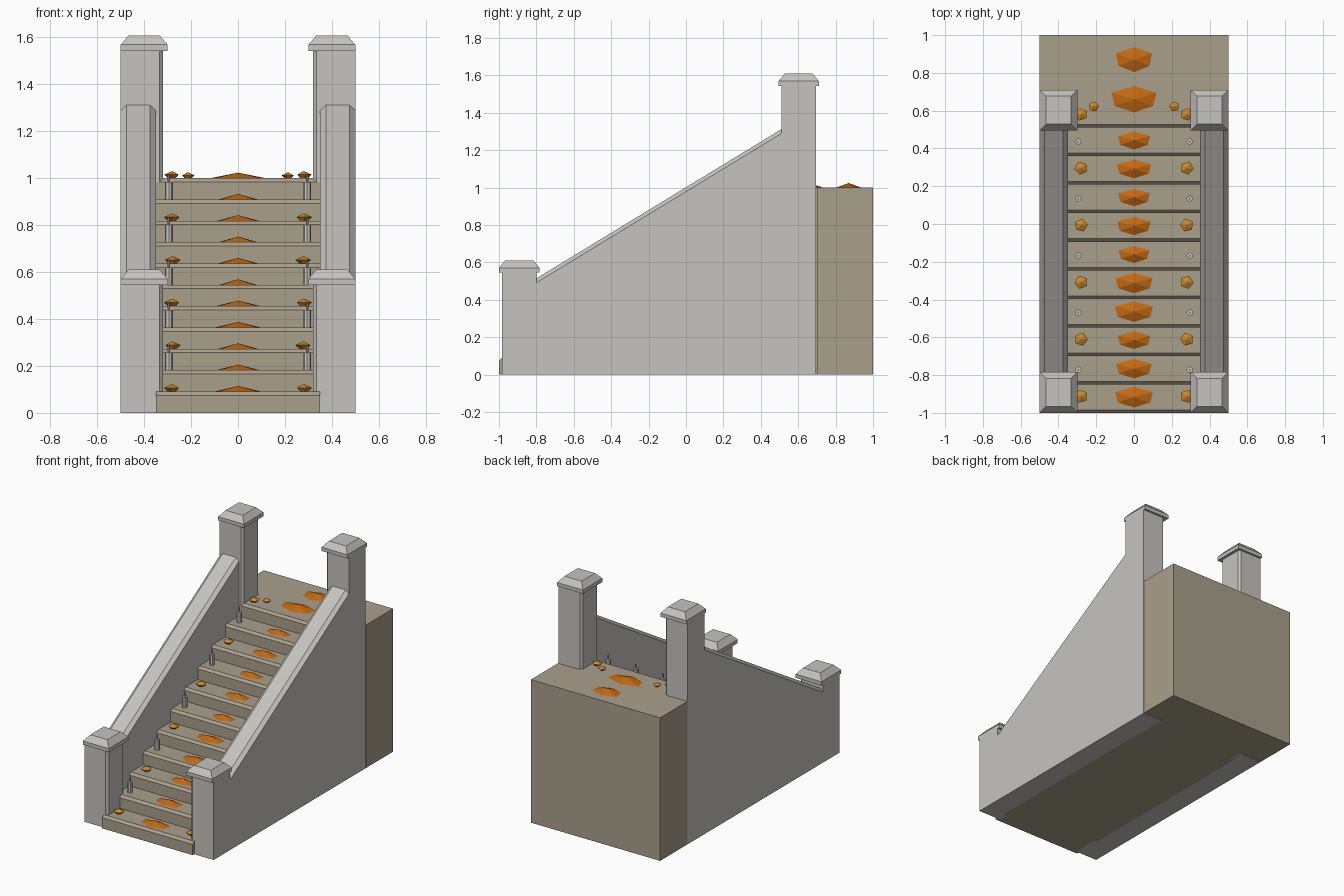
import bpy, bmesh, math

if "Cube" in bpy.data.objects:
    bpy.data.objects.remove(bpy.data.objects["Cube"])


def material(name, rgb):
    m = bpy.data.materials.new(name)
    m.use_nodes = True
    m.diffuse_color = (*rgb, 1)
    bsdf = next(n for n in m.node_tree.nodes if n.type == 'BSDF_PRINCIPLED')
    bsdf.inputs["Base Color"].default_value = (*rgb, 1)
    return m


GREY = material("pale stone", (0.56, 0.55, 0.52))
TAN = material("tan stone", (0.40, 0.35, 0.26))
LEAF = material("burnt orange", (0.54, 0.14, 0.006))
GOURD = material("golden orange", (0.60, 0.25, 0.025))


def loft(name, rings, mat):
    """Skin a row of equal rings; a ring of one point becomes a tip."""
    bm = bmesh.new()
    loops = [[bm.verts.new(p) for p in ring] for ring in rings]
    for a, b in zip(loops, loops[1:]):
        n = len(a)
        for i in range(n):
            j = (i + 1) % n
            bm.faces.new((a[i], a[j], b[0]) if len(b) == 1 else (a[i], a[j], b[j], b[i]))
    for end in (loops[0], loops[-1]):
        if len(end) > 2:
            bm.faces.new(end)
    bmesh.ops.recalc_face_normals(bm, faces=bm.faces)
    me = bpy.data.meshes.new(name)
    bm.to_mesh(me)
    bm.free()
    me.materials.append(mat)
    ob = bpy.data.objects.new(name, me)
    bpy.context.collection.objects.link(ob)
    return ob


def rect(x0, x1, y0, y1, z, inset=0):
    x0, x1, y0, y1 = x0 + inset, x1 - inset, y0 + inset, y1 - inset
    return [(x0, y0, z), (x1, y0, z), (x1, y1, z), (x0, y1, z)]


def circle(x, y, z, r, n, turn=0):
    return [(x + r * math.cos(turn + math.tau * i / n),
             y + r * math.sin(turn + math.tau * i / n), z) for i in range(n)]


# Staircase: one side profile with chamfered nosings
COUNT, RISE, RUN, NOSE = 11, 1 / 11, 0.151, 0.016
profile = [(0.7, 0)]
for i in range(COUNT):
    y, z = -1 + i * RUN, i * RISE
    profile += [(y, z), (y, z + RISE - NOSE), (y + NOSE, z + RISE)]
profile.append((0.7, 1))
loft("steps", [[(x, y, z) for y, z in profile] for x in (-0.35, 0.35)], TAN)

# Landing block behind the stairs
loft("landing", [rect(-0.5, 0.5, 0.7, 1, z) for z in (0, 1)], TAN)


def post(name, s, y0, y1, top):
    c = 0.015
    outline = [(0.5, y0), (0.5, y1), (0.32 + c, y1), (0.32, y1 - c),
               (0.32, y0 + c), (0.32 + c, y0)]
    loft(name, [[(s * x, y, z) for x, y in outline] for z in (0, top)], GREY)
    lo, hi = sorted((s * 0.3, s * 0.5))
    cy = (y0 + y1) / 2
    loft(name + "_cap", [rect(lo, hi, cy - 0.108, cy + 0.108, top + dz, inset)
                         for dz, inset in ((0, 0), (0.026, 0), (0.066, 0.034))], GREY)


def gourd(name, x, y, z, r, turn):
    loft(name, [circle(x, y, z, r * 0.5, 5, turn),
                circle(x, y, z + r * 0.45, r, 5, turn),
                [(x, y, z + r * 0.9)]], GOURD)


def candle(name, x, y, z):
    loft(name, [circle(x, y, z + h, r, 8) for h, r in
                ((0, 0.017), (0.075, 0.017), (0.075, 0.005), (0.105, 0.005))], GREY)


for s, side in ((1, "left"), (-1, "right")):
    # Sloping side wall with chamfered coping
    wall = []
    for y, h in ((-0.81, 0.485), (0.52, 1.295)):
        section = [(0.35, 0), (0.5, 0), (0.5, h), (0.475, h + 0.023),
                   (0.375, h + 0.023), (0.35, h)]
        wall.append([(s * x, y, z) for x, z in section])
    loft(side + "_wall", wall, GREY)

    # Posts and caps
    post(side + "_lower_post", s, -0.983, -0.8, 0.545)
    post(side + "_upper_post", s, 0.51, 0.695, 1.543)

    # Gourds and candles on alternate steps
    base = 0 if s > 0 else math.pi
    for i in range(COUNT - 1):
        y, z = -1 + (i + 0.58) * RUN, (i + 1) * RISE
        if i % 2 == 0:
            gourd(f"{side}_gourd_{i}", s * 0.28, y, z, 0.036, base + 0.3 * s * i)
        else:
            candle(f"{side}_candle_{i}", s * 0.295, y - 0.01, z)
    gourd(side + "_landing_gourd_outer", s * 0.28, 0.58, 1, 0.034, base)
    gourd(side + "_landing_gourd_inner", s * 0.213, 0.622, 1, 0.028, base + 0.5 * s)


def leaf_pile(name, y, z, w, d):
    outline = [(1, 0.5), (0, 1), (-1, 0.5), (-0.86, -0.5), (0, -1), (0.86, -0.5)]
    loft(name, [[(w * a, y + d * b, z) for a, b in outline], [(0, y, z + 0.024)]], LEAF)


# Leaf piles down the middle
widths = (0.1, 0.094, 0.086, 0.1, 0.098, 0.081, 0.088, 0.084, 0.09, 0.085)
for i, w in enumerate(widths):
    leaf_pile(f"leaf_pile_{i}", -1 + (i + 0.55) * RUN, (i + 1) * RISE, w, w * 0.55)
leaf_pile("landing_leaf_pile_front", 0.66, 1, 0.119, 0.07)
leaf_pile("landing_leaf_pile_back", 0.87, 1, 0.095, 0.066)
